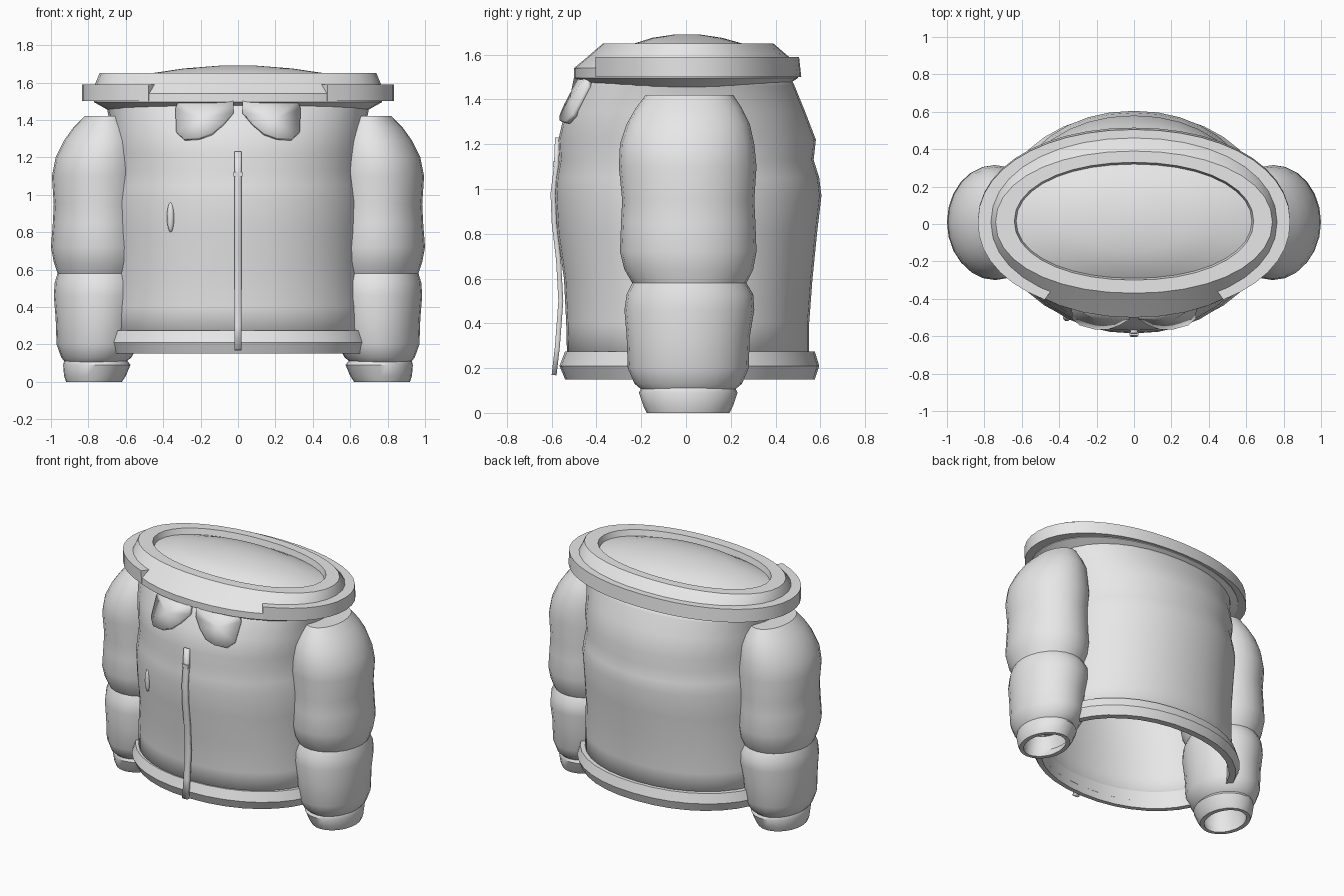
import bpy
import bmesh
import math

cube = bpy.data.objects.get("Cube")
if cube:
    bpy.data.objects.remove(cube, do_unlink=True)

fabric = bpy.data.materials.new("light_grey_fabric")
fabric.use_nodes = True
grey = (0.8, 0.8, 0.8, 1)
fabric.diffuse_color = grey
fabric.node_tree.nodes["Principled BSDF"].inputs["Base Color"].default_value = grey


def finish(name, bm, thickness=0, angle=35):
    """Turn a bmesh into a smooth, optionally thickened object."""
    mesh = bpy.data.meshes.new(name)
    bm.to_mesh(mesh)
    bm.free()
    mesh.materials.append(fabric)
    obj = bpy.data.objects.new(name, mesh)
    bpy.context.collection.objects.link(obj)
    if thickness:
        solid = obj.modifiers.new("thickness", "SOLIDIFY")
        solid.thickness = thickness
    bpy.ops.object.select_all(action="DESELECT")
    obj.select_set(True)
    bpy.context.view_layer.objects.active = obj
    bpy.ops.object.shade_smooth_by_angle(angle=math.radians(angle))
    return obj


def signed_power(value, power):
    return math.copysign(abs(value) ** power, value)


def loft(name, rings, sides=36, roundness=2.1, cap=False, closed=False,
         arc=None, thickness=0):
    """Skin rounded rings given as (z, x low, x high, y front, y back)."""
    bm = bmesh.new()
    start, end = arc or (0, math.tau)
    count = sides + 1 if arc else sides
    rows = []
    for z, left, right, front, back in rings:
        row = []
        for i in range(count):
            a = start + (end - start) * i / sides
            x = signed_power(math.cos(a), 2 / roundness)
            y = signed_power(math.sin(a), 2 / roundness)
            row.append(bm.verts.new(((left + right) / 2 + x * (right - left) / 2,
                                     (front + back) / 2 + y * (back - front) / 2, z)))
        rows.append(row)
    pairs = list(zip(rows, rows[1:]))
    if closed:
        pairs.append((rows[-1], rows[0]))
    for low, high in pairs:
        for i in range(sides):
            j = (i + 1) % count
            bm.faces.new((low[i], low[j], high[j], high[i]))
    if cap:
        bm.faces.new(rows[-1])
    if arc:
        bm.faces.new([row[0] for row in rows])
        bm.faces.new([row[-1] for row in reversed(rows)])
    return finish(name, bm, thickness)


def centred(rings):
    return [(z, -half, half, front, back) for z, half, front, back in rings]


# Quilted body, open at the bottom
loft("body", centred([
    (0.2, 0.68, -0.53, 0.55), (0.4, 0.68, -0.535, 0.55),
    (0.6, 0.665, -0.545, 0.565), (0.8, 0.675, -0.575, 0.585),
    (0.97, 0.68, -0.585, 0.605), (1.05, 0.67, -0.58, 0.595),
    (1.13, 0.66, -0.565, 0.57), (1.22, 0.67, -0.57, 0.58),
    (1.35, 0.68, -0.54, 0.53), (1.46, 0.7, -0.475, 0.485),
    (1.51, 0.72, -0.45, 0.46)]), thickness=0.02)

# Hem band
loft("hem_band", centred([
    (0.15, 0.7, -0.54, 0.575), (0.21, 0.73, -0.565, 0.595),
    (0.275, 0.71, -0.54, 0.575), (0.275, 0.66, -0.51, 0.53),
    (0.15, 0.66, -0.51, 0.53)]), closed=True)

# Collar with its sunken domed lid
loft("collar", centred([
    (1.45, 0.69, -0.42, 0.43), (1.495, 0.77, -0.5, 0.5),
    (1.54, 0.77, -0.5, 0.51), (1.59, 0.765, -0.44, 0.46),
    (1.65, 0.74, -0.37, 0.39), (1.65, 0.64, -0.3, 0.33),
    (1.61, 0.63, -0.29, 0.32), (1.65, 0.46, -0.23, 0.25),
    (1.675, 0.29, -0.15, 0.16), (1.69, 0.1, -0.05, 0.06)]), cap=True)

# Raised band around the collar, open at the front
gap = 0.98
loft("collar_band", centred([
    (1.5, 0.835, -0.485, 0.515), (1.59, 0.835, -0.485, 0.505),
    (1.59, 0.74, -0.4, 0.44), (1.5, 0.74, -0.4, 0.44)]),
    closed=True, arc=(-gap, math.pi + gap))

# Puffy sleeves and cuffs: (z, inner x, outer x, front y, back y)
sleeve = [
    (0.58, 0.52, 0.965, -0.24, 0.27), (0.64, 0.5, 0.985, -0.275, 0.3),
    (0.72, 0.49, 1, -0.295, 0.315), (0.85, 0.5, 0.99, -0.29, 0.31),
    (0.95, 0.5, 0.985, -0.285, 0.305), (1.1, 0.49, 0.995, -0.3, 0.315),
    (1.2, 0.5, 0.975, -0.295, 0.305), (1.29, 0.51, 0.93, -0.265, 0.285),
    (1.36, 0.54, 0.88, -0.225, 0.25), (1.42, 0.58, 0.82, -0.18, 0.21)]
forearm = [
    (0.105, 0.6, 0.925, -0.2, 0.22), (0.13, 0.57, 0.945, -0.23, 0.25),
    (0.2, 0.53, 0.97, -0.26, 0.28), (0.34, 0.52, 0.975, -0.265, 0.285),
    (0.46, 0.5, 0.985, -0.275, 0.305), (0.53, 0.5, 0.98, -0.265, 0.3),
    (0.58, 0.52, 0.965, -0.24, 0.27)]
cuff = [
    (0.15, 0.64, 0.87, -0.14, 0.16), (0.06, 0.62, 0.89, -0.16, 0.18),
    (0, 0.65, 0.89, -0.15, 0.17), (0, 0.62, 0.92, -0.175, 0.195),
    (0.03, 0.6, 0.93, -0.19, 0.21), (0.09, 0.575, 0.935, -0.21, 0.23),
    (0.11, 0.59, 0.93, -0.2, 0.22), (0.13, 0.6, 0.92, -0.19, 0.21)]
for side, sign in (("left", 1), ("right", -1)):
    for part, rings in (("upper_sleeve", sleeve), ("forearm", forearm), ("cuff", cuff)):
        placed = [(z, *sorted((a * sign, b * sign)), f, k) for z, a, b, f, k in rings]
        loft(f"{side}_{part}", placed, sides=24, roundness=2,
             cap=part == "upper_sleeve")


def chest_y(x, z):
    """Depth just in front of the upper chest."""
    depth = 0.475 + 0.58 * max(0, 1.46 - z)
    return -depth * math.sqrt(1 - (x / 0.7) ** 2) - 0.025


# Rounded lapels under the collar
outline = [(0.025, 1.5), (0.025, 1.44), (0.08, 1.38), (0.14, 1.33), (0.21, 1.305),
           (0.29, 1.3), (0.33, 1.335), (0.335, 1.46), (0.32, 1.5)]
for side, sign in (("left", 1), ("right", -1)):
    bm = bmesh.new()
    centre = bm.verts.new((0.2 * sign, chest_y(0.2, 1.41) - 0.01, 1.41))
    rim = [bm.verts.new((x * sign, chest_y(x, z), z)) for x, z in outline]
    for a, b in zip(rim, rim[1:] + rim[:1]):
        bm.faces.new((centre, a, b) if sign > 0 else (centre, b, a))
    finish(f"{side}_lapel", bm, thickness=0.025)

# Zip strip following the front of the body
bm = bmesh.new()
path = [(-0.6, 0.17), (-0.585, 0.3), (-0.57, 0.5), (-0.58, 0.68), (-0.6, 0.85),
        (-0.605, 0.98), (-0.59, 1.1), (-0.585, 1.23)]
edges = [[bm.verts.new((x, y, z)) for x in (-0.02, 0.02)] for y, z in path]
for low, high in zip(edges, edges[1:]):
    bm.faces.new((low[0], low[1], high[1], high[0]))
finish("zip_strip", bm, thickness=0.022)

# Zip pull
bm = bmesh.new()
bmesh.ops.create_cube(bm, size=1)
bmesh.ops.scale(bm, vec=(0.05, 0.02, 0.025), verts=bm.verts)
bmesh.ops.translate(bm, vec=(0, -0.585, 1.11), verts=bm.verts)
finish("zip_pull", bm)

# Small chest pocket tab
bm = bmesh.new()
bmesh.ops.create_uvsphere(bm, u_segments=12, v_segments=8, radius=1)
bmesh.ops.scale(bm, vec=(0.02, 0.02, 0.08), verts=bm.verts)
bmesh.ops.translate(bm, vec=(-0.36, -0.5, 0.88), verts=bm.verts)
finish("pocket_tab", bm)
